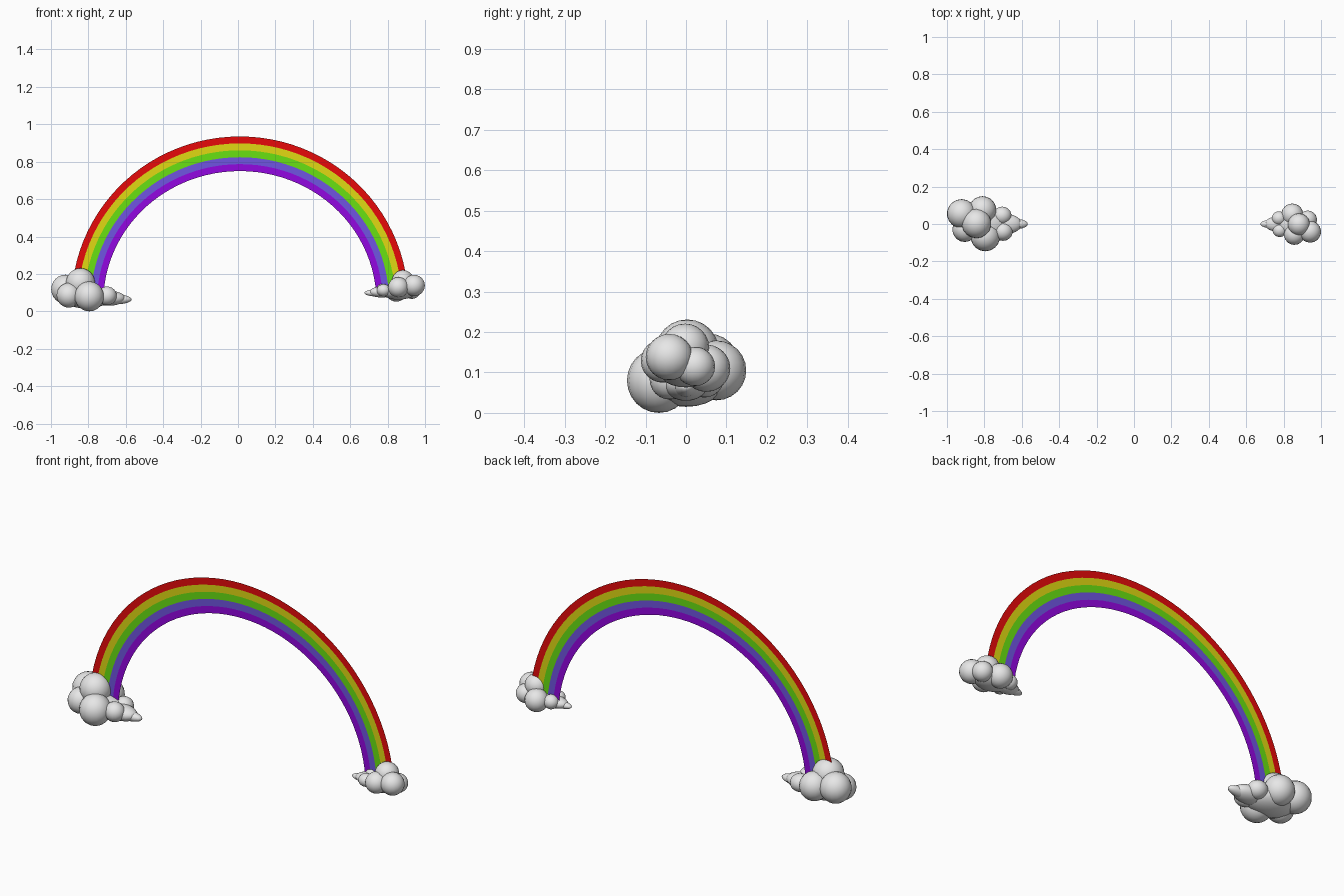
import bpy, bmesh, math
from mathutils import Matrix, Vector

if "Cube" in bpy.data.objects:
    bpy.data.objects.remove(bpy.data.objects["Cube"])


def material(name, r, g, b):
    m = bpy.data.materials.new(name)
    m.diffuse_color = (r, g, b, 1)
    m.use_nodes = True
    m.node_tree.nodes["Principled BSDF"].inputs["Base Color"].default_value = m.diffuse_color
    return m


BANDS = [material("red", 0.8, 0.003, 0.003),
         material("yellow", 0.75, 0.7, 0.006),
         material("green", 0.14, 0.75, 0.006),
         material("blue", 0.16, 0.09, 0.75),
         material("purple", 0.29, 0.002, 0.75)]
WHITE = material("cloud white", 0.8, 0.8, 0.8)


def finish(name, bm, mats):
    me = bpy.data.meshes.new(name)
    bm.to_mesh(me)
    bm.free()
    for m in mats:
        me.materials.append(m)
    ob = bpy.data.objects.new(name, me)
    bpy.context.collection.objects.link(ob)
    return ob


# Rainbow: flat arched sheet, five equal bands
def rainbow():
    bm = bmesh.new()
    segs, n = 48, len(BANDS)
    cx, y, cz, end_z = 0.01, 0.018, 0.05, 0.10
    rings = []
    for k in range(n + 1):
        t = k / n
        a, b = 0.90 - 0.17 * t, 0.885 - 0.185 * t
        start = math.asin((end_z - cz) / b)
        row = []
        for i in range(segs + 1):
            ang = start + (math.pi - 2 * start) * i / segs
            row.append(bm.verts.new((cx + a * math.cos(ang), y, cz + b * math.sin(ang))))
        rings.append(row)
    for k in range(n):
        for i in range(segs):
            f = bm.faces.new((rings[k][i], rings[k][i + 1], rings[k + 1][i + 1], rings[k + 1][i]))
            f.material_index = k
            f.normal_update()
            if f.normal.y > 0:
                f.normal_flip()
    finish("rainbow_arc", bm, BANDS)


# Cloud puffs: centre and radii
PUFFS = [
    ((-0.842, 0.003, 0.152), (0.079, 0.079, 0.079)),    # top
    ((-0.922, 0.055, 0.118), (0.078, 0.078, 0.078)),    # outer
    ((-0.905, -0.030, 0.086), (0.066, 0.066, 0.066)),   # outer front
    ((-0.810, 0.075, 0.105), (0.074, 0.074, 0.074)),    # back
    ((-0.795, -0.067, 0.080), (0.079, 0.079, 0.080)),   # front
    ((-0.700, -0.040, 0.083), (0.052, 0.050, 0.050)),   # inner front
    ((-0.705, 0.045, 0.083), (0.050, 0.048, 0.045)),    # inner back
    ((-0.810, 0.000, 0.075), (0.130, 0.095, 0.060)),    # body
    ((-0.690, 0.000, 0.070), (0.090, 0.055, 0.040)),    # tail root
    ((-0.650, 0.000, 0.064), (0.083, 0.030, 0.026)),    # tail tip
]


def cloud(name, place):
    bm = bmesh.new()
    for c, r in PUFFS:
        m = place @ Matrix.Translation(Vector(c)) @ Matrix.Diagonal((*r, 1))
        bmesh.ops.create_uvsphere(bm, u_segments=18, v_segments=12, radius=1, matrix=m)
    for f in bm.faces:
        f.smooth = True
    finish(name, bm, [WHITE])


rainbow()
cloud("left_cloud", Matrix.Identity(4))
# Right cloud: smaller copy turned half way round
cloud("right_cloud", Matrix.Translation((0.25, 0, 0.052)) @ Matrix.Diagonal((-0.75, -0.75, 0.73, 1)))
